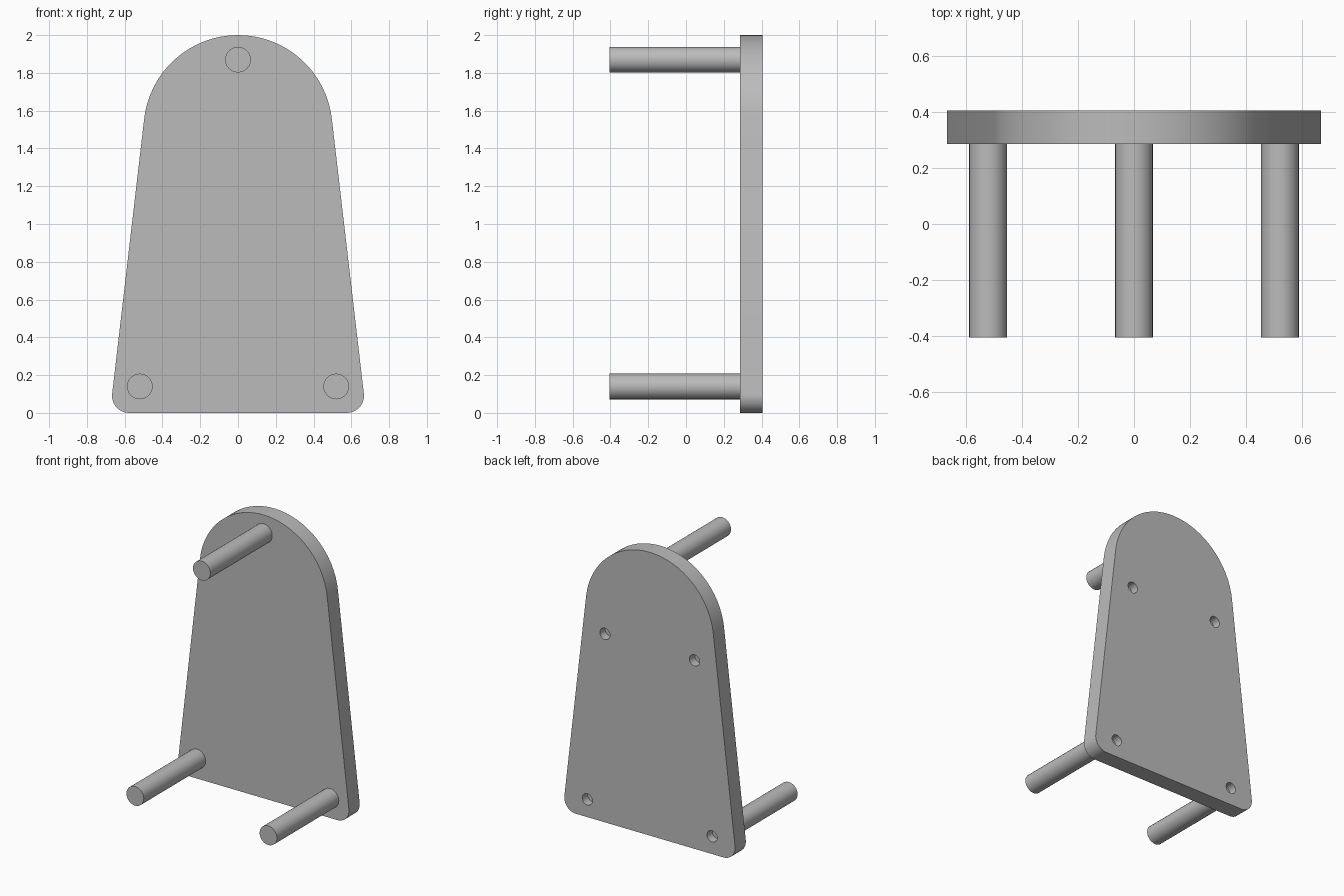
import bpy, bmesh, math

if "Cube" in bpy.data.objects:
    bpy.data.objects.remove(bpy.data.objects["Cube"], do_unlink=True)

grey = bpy.data.materials.new("plain grey")
grey.use_nodes = True
colour = (0.5, 0.5, 0.5, 1)
grey.diffuse_color = colour
grey.node_tree.nodes["Principled BSDF"].inputs["Base Color"].default_value = colour

FRONT, BACK, ROD_TIP = 0.285, 0.405, -0.405
TAPER = math.atan(0.115)


def arc(cx, cz, r, start, end, steps):
    """Points along an arc in the x-z plane."""
    return [(cx + r * math.cos(start + (end - start) * i / steps),
             cz + r * math.sin(start + (end - start) * i / steps))
            for i in range(steps + 1)]


def finish(obj):
    obj.data.materials.append(grey)
    bpy.ops.object.select_all(action="DESELECT")
    obj.select_set(True)
    bpy.context.view_layer.objects.active = obj
    bpy.ops.object.shade_smooth_by_angle(angle=math.radians(35))


def cylinder(name, x, z, r, y0, y1, sides):
    bpy.ops.mesh.primitive_cylinder_add(
        vertices=sides, radius=r, depth=abs(y1 - y0),
        location=(x, (y0 + y1) / 2, z), rotation=(math.pi / 2, 0, 0))
    obj = bpy.context.object
    obj.name = name
    return obj


# Tapered plate with a round top and rounded bottom corners
outline = arc(0.577, 0.09, 0.09, -math.pi / 2, TAPER, 10)
outline += arc(0, 1.5, 0.5, TAPER, math.pi - TAPER, 32)
outline += arc(-0.577, 0.09, 0.09, math.pi - TAPER, 1.5 * math.pi, 10)
bm = bmesh.new()
face = bm.faces.new([bm.verts.new((x, FRONT, z)) for x, z in outline])
side = bmesh.ops.extrude_face_region(bm, geom=[face])["geom"]
bmesh.ops.translate(bm, vec=(0, BACK - FRONT, 0),
                    verts=[v for v in side if isinstance(v, bmesh.types.BMVert)])
bmesh.ops.recalc_face_normals(bm, faces=bm.faces)
mesh = bpy.data.meshes.new("plate")
bm.to_mesh(mesh)
bm.free()
plate = bpy.data.objects.new("plate", mesh)
bpy.context.collection.objects.link(plate)

# Four blind holes in the back
for row, x, z in (("lower", 0.487, 0.125), ("upper", 0.35, 1.33)):
    for name, s in (("left", 1), ("right", -1)):
        cutter = cylinder(f"{row}_{name}_hole_cutter", s * x, z, 0.04,
                          BACK - 0.06, BACK + 0.05, 20)
        cutter.hide_render = True
        cutter.hide_viewport = True
        cut = plate.modifiers.new(f"{row}_{name}_hole", "BOOLEAN")
        cut.operation = "DIFFERENCE"
        cut.solver = "EXACT"
        cut.object = cutter
finish(plate)

# Three rods reaching forward from the plate
for name, x, z in (("top_rod", 0, 1.87), ("lower_left_rod", 0.52, 0.14),
                   ("lower_right_rod", -0.52, 0.14)):
    finish(cylinder(name, x, z, 0.068, ROD_TIP, FRONT + 0.01, 24))
